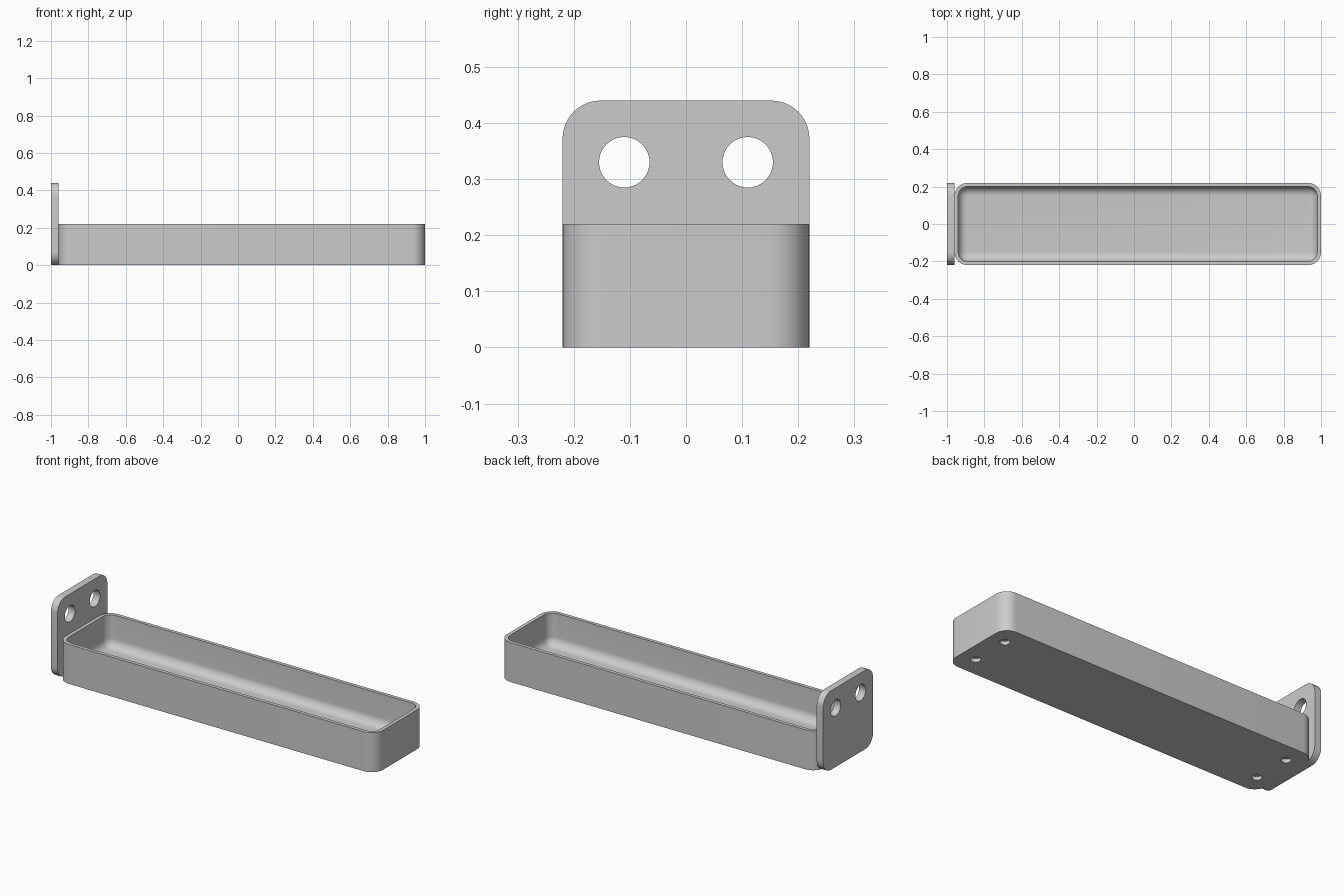
import bpy, bmesh, math
from mathutils import Matrix

cube = bpy.data.objects.get("Cube")
if cube:
    bpy.data.objects.remove(cube)

grey = bpy.data.materials.new("plain grey")
grey.use_nodes = True
COLOUR = (0.6, 0.6, 0.6, 1)
grey.diffuse_color = COLOUR
grey.node_tree.nodes["Principled BSDF"].inputs["Base Color"].default_value = COLOUR


def rounded_rect(half_w, half_h, radius, steps=10):
    """Counter-clockwise outline of a rounded rectangle."""
    points = []
    for corner, (sx, sy) in enumerate([(1, 1), (-1, 1), (-1, -1), (1, -1)]):
        for i in range(steps + 1):
            a = (corner + i / steps) * math.pi / 2
            points.append((sx * (half_w - radius) + radius * math.cos(a),
                           sy * (half_h - radius) + radius * math.sin(a)))
    return points


def loft(name, sections, matrix):
    """Skin a closed solid through (half_w, half_h, radius, height) sections."""
    bm = bmesh.new()
    rings = [[bm.verts.new((x, y, z)) for x, y in rounded_rect(w, h, r)]
             for w, h, r, z in sections]
    for low, high in zip(rings, rings[1:]):
        for i in range(len(low)):
            j = (i + 1) % len(low)
            bm.faces.new((low[i], low[j], high[j], high[i]))
    bm.faces.new(rings[0][::-1])
    bm.faces.new(rings[-1])
    bmesh.ops.recalc_face_normals(bm, faces=bm.faces)
    bm.transform(matrix)
    mesh = bpy.data.meshes.new(name)
    bm.to_mesh(mesh)
    bm.free()
    mesh.materials.append(grey)
    obj = bpy.data.objects.new(name, mesh)
    bpy.context.collection.objects.link(obj)
    return obj


def drill(obj, centres, radius, depth, rotation=(0, 0, 0)):
    """Cut round holes, then shade the finished part."""
    bpy.context.view_layer.objects.active = obj
    for centre in centres:
        bpy.ops.mesh.primitive_cylinder_add(vertices=40, radius=radius, depth=depth,
                                            location=centre, rotation=rotation)
        cutter = bpy.context.object
        cutter.hide_render = True
        cutter.data.materials.append(grey)
        bpy.context.view_layer.objects.active = obj
        mod = obj.modifiers.new("hole", 'BOOLEAN')
        mod.operation = 'DIFFERENCE'
        mod.solver = 'EXACT'
        mod.object = cutter
        bpy.ops.object.modifier_apply(modifier=mod.name)
        bpy.data.objects.remove(cutter)
    bpy.ops.object.select_all(action='DESELECT')
    obj.select_set(True)
    bpy.ops.object.shade_smooth_by_angle(angle=math.radians(30))


# Open tray with thin walls and a filleted floor
LENGTH, WIDTH, HEIGHT, CORNER = 0.98, 0.22, 0.22, 0.07
WALL, FLOOR, FILLET = 0.02, 0.04, 0.048
MIDDLE = 0.02
sections = [(LENGTH, WIDTH, CORNER, 0), (LENGTH, WIDTH, CORNER, HEIGHT)]
insets = [(WALL, HEIGHT)]
for i in range(11):
    a = i / 10 * math.pi / 2
    insets.append((WALL + FILLET * (1 - math.cos(a)),
                   FLOOR + FILLET * (1 - math.sin(a))))
sections += [(LENGTH - d, WIDTH - d, CORNER - d, z) for d, z in insets]
tray = loft("tray", sections, Matrix.Translation((MIDDLE, 0, 0)))

# Blind holes under both ends of the tray
drill(tray, [(MIDDLE + sx * 0.89, sy * 0.11, 0) for sx in (-1, 1) for sy in (-1, 1)],
      0.025, 0.04)

# Upright mounting plate with two through holes
turn = Matrix.Rotation(math.pi / 2, 4, 'Y')
plate = loft("mounting_plate", [(0.22, 0.22, 0.068, 0), (0.22, 0.22, 0.068, 0.04)],
             Matrix.Translation((-1, 0, 0.22)) @ turn)
drill(plate, [(-0.98, side * 0.11, 0.33) for side in (-1, 1)],
      0.045, 0.2, (0, math.pi / 2, 0))
